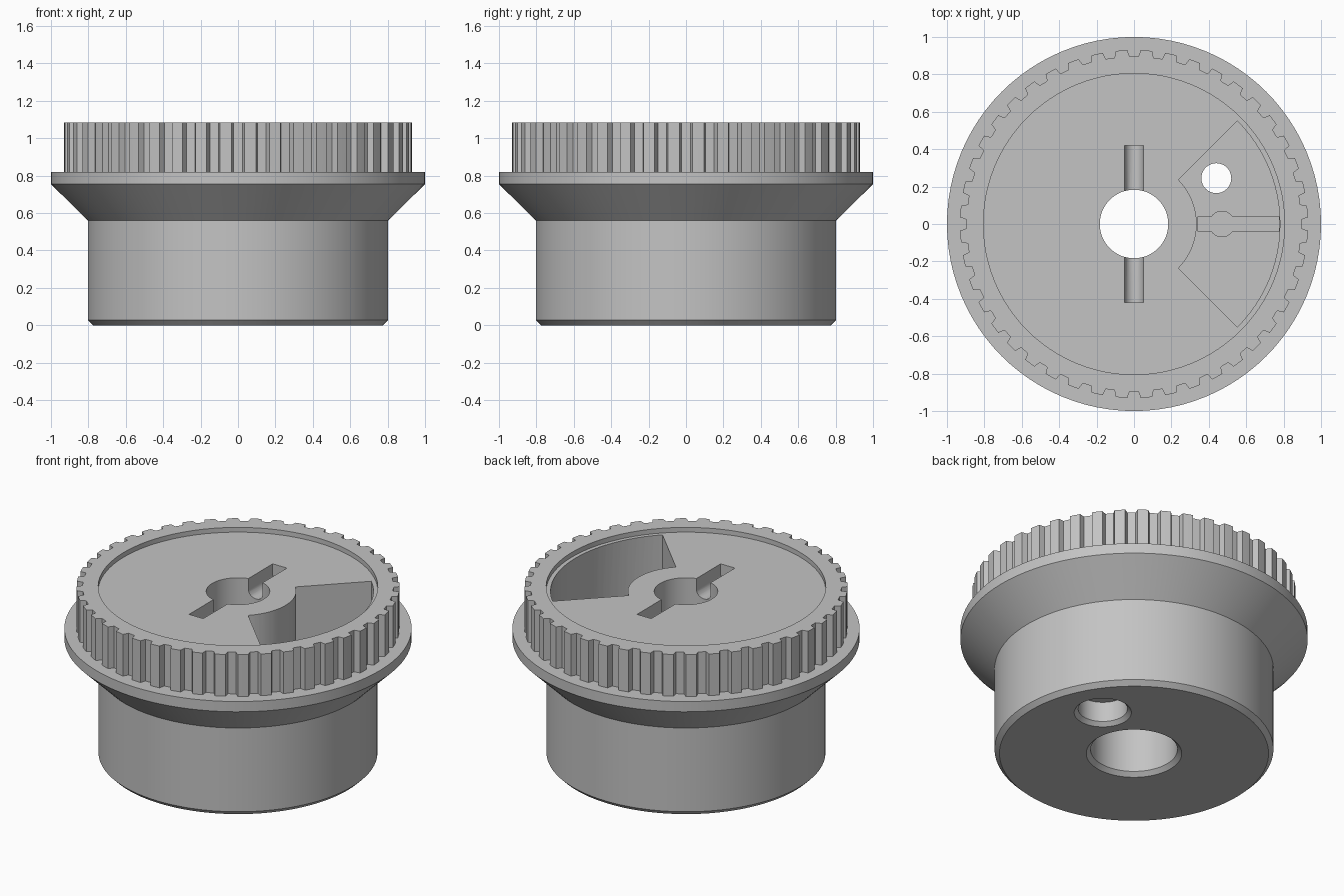
import bpy, bmesh, math
from mathutils import Matrix, Vector

cube = bpy.data.objects.get("Cube")
if cube:
    bpy.data.objects.remove(cube, do_unlink=True)

grey = bpy.data.materials.new("plain_grey")
colour = (0.55, 0.55, 0.55, 1)
grey.use_nodes = True
grey.diffuse_color = colour
grey.node_tree.nodes["Principled BSDF"].inputs["Base Color"].default_value = colour


def finish(bm, name):
    bmesh.ops.remove_doubles(bm, verts=bm.verts, dist=1e-5)
    bmesh.ops.recalc_face_normals(bm, faces=bm.faces)
    mesh = bpy.data.meshes.new(name)
    bm.to_mesh(mesh)
    bm.free()
    mesh.materials.append(grey)
    ob = bpy.data.objects.new(name, mesh)
    bpy.context.collection.objects.link(ob)
    return ob


def lathe(name, profile, centre=(0, 0), steps=96):
    """Revolve (radius, z) points about a vertical axis."""
    bm = bmesh.new()
    verts = [bm.verts.new((r, 0, z)) for r, z in profile]
    edges = [bm.edges.new(pair) for pair in zip(verts, verts[1:])]
    bmesh.ops.spin(bm, geom=verts + edges, cent=(0, 0, 0), axis=(0, 0, 1),
                   angle=math.tau, steps=steps)
    bmesh.ops.translate(bm, verts=bm.verts, vec=(*centre, 0))
    return finish(bm, name)


def prism(name, outline, low, high, turn=None):
    """Extrude a flat outline from low to high, then turn it if needed."""
    bm = bmesh.new()
    face = bm.faces.new([bm.verts.new((x, y, low)) for x, y in outline])
    out = bmesh.ops.extrude_face_region(bm, geom=[face])
    top = [v for v in out["geom"] if isinstance(v, bmesh.types.BMVert)]
    bmesh.ops.translate(bm, verts=top, vec=(0, 0, high - low))
    if turn:
        bmesh.ops.transform(bm, matrix=turn, verts=bm.verts)
    return finish(bm, name)


def arc(radius, start, end, steps):
    angles = [math.radians(start + (end - start) * i / steps) for i in range(steps + 1)]
    return [(radius * math.cos(a), radius * math.sin(a)) for a in angles]


def combine(target, tool, operation):
    mod = target.modifiers.new(tool.name, "BOOLEAN")
    mod.operation, mod.solver, mod.object = operation, "EXACT", tool
    bpy.context.view_layer.objects.active = target
    bpy.ops.object.modifier_apply(modifier=mod.name)
    bpy.data.objects.remove(tool, do_unlink=True)


# Drum with chamfered foot, flared collar and flange
knob = lathe("grip_knob", [(0, 0), (0.775, 0), (0.803, 0.028), (0.803, 0.56), (1, 0.755),
                           (1, 0.82), (0, 0.82)])

# Notched grip ring
teeth = 44
outline = []
for i in range(teeth):
    mid = 360 * i / teeth
    pitch = 360 / teeth
    outline += arc(0.895, mid - 1.5, mid + 1.5, 1)
    outline += arc(0.93, mid + 2.2, mid + pitch - 2.2, 2)
combine(knob, prism("grip_ring", outline, 0.8, 1.085), "UNION")

# Top recess, central hole and wide lower bore
bore = lathe("bore_cutter", [(0, -0.01), (0.285, -0.01), (0.25, 0.025), (0.25, 0.5),
                             (0.183, 0.5), (0.183, 1.055), (0.805, 1.055),
                             (0.805, 1.2), (0, 1.2)])
combine(knob, bore, "DIFFERENCE")

# Round-bottomed cross-pin slot
slot = [(0.05, 1.1), (-0.05, 1.1)] + [(x, y + 0.985) for x, y in arc(0.05, 180, 360, 12)]
combine(knob, prism("slot_cutter", slot, -0.42, 0.42, Matrix.Rotation(math.pi / 2, 4, "X")),
        "DIFFERENCE")

# Deep sector pocket
sector = arc(0.78, -45, 45, 24) + arc(0.335, 45, -45, 16)
combine(knob, prism("pocket_cutter", sector, 0.3, 1.15), "DIFFERENCE")

# Groove with a round seat in the pocket floor
groove = [(0.342, -0.04), (0.776, -0.04), (0.776, 0.04), (0.342, 0.04)]
combine(knob, prism("groove_cutter", groove, 0.25, 0.4), "DIFFERENCE")
seat = lathe("seat_cutter", [(0, 0.25), (0.068, 0.25), (0.068, 0.4), (0, 0.4)], (0.47, 0), 32)
combine(knob, seat, "DIFFERENCE")

# Small stepped hole from the base to the pocket
small = lathe("small_hole_cutter", [(0, -0.01), (0.175, -0.01), (0.142, 0.023), (0.142, 0.15),
                                    (0.08, 0.15), (0.08, 0.4), (0, 0.4)], (0.44, 0.245), 48)
combine(knob, small, "DIFFERENCE")

# Smooth round walls with crisp edges
for ob in bpy.context.selected_objects:
    ob.select_set(False)
knob.select_set(True)
bpy.context.view_layer.objects.active = knob
bpy.ops.object.shade_smooth_by_angle(angle=math.radians(25))
